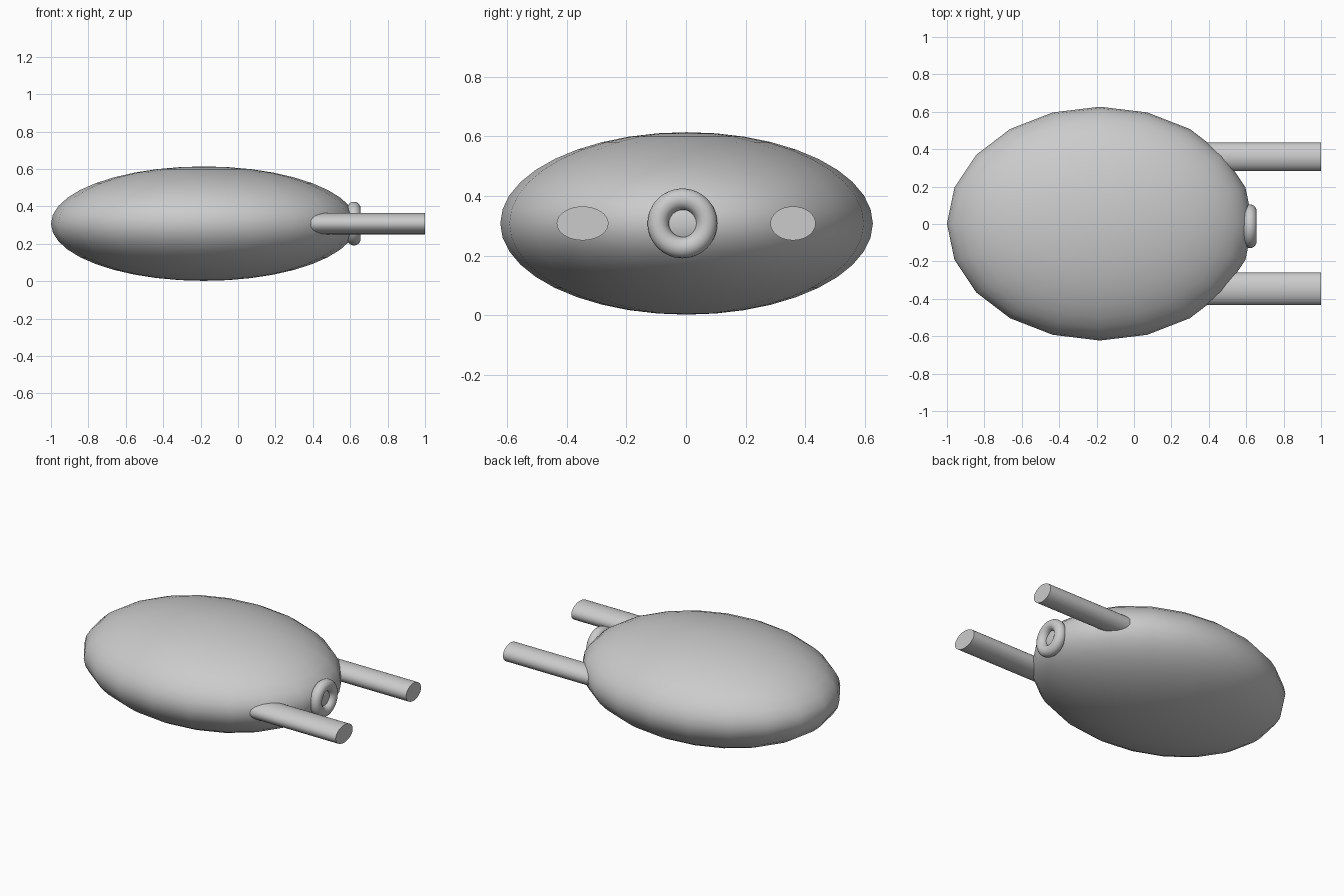
import bpy
from math import pi, radians

if "Cube" in bpy.data.objects:
    bpy.data.objects.remove(bpy.data.objects["Cube"])


def finish(name, scale=(1, 1, 1)):
    ob = bpy.context.object
    ob.name = name
    ob.scale = scale
    bpy.ops.object.transform_apply(location=False, rotation=True, scale=True)
    bpy.ops.object.shade_smooth_by_angle(angle=radians(40))
    return ob


# Flattened egg-shaped body, coarse around its equator
bpy.ops.mesh.primitive_uv_sphere_add(segments=20, ring_count=20, radius=1,
                                     location=(-0.182, 0.002, 0.308))
finish("body", (0.818, 0.625, 0.306))

# Two oval prongs projecting from the right end
X0, X1 = 0.2, 1.0
for name, y, half_width in (("front_prong", -0.347, 0.087),
                            ("back_prong", 0.359, 0.076)):
    bpy.ops.mesh.primitive_cylinder_add(vertices=32, radius=1, depth=X1 - X0,
                                        location=((X0 + X1) / 2, y, 0.308),
                                        rotation=(0, pi / 2, 0))
    # Local x points along world z once rotated
    finish(name, (0.057, half_width, 1))

# Ring set into the tip between the prongs
bpy.ops.mesh.primitive_torus_add(major_segments=48, minor_segments=16,
                                 major_radius=0.081, minor_radius=0.036,
                                 location=(0.62, -0.012, 0.308),
                                 rotation=(0, pi / 2, 0))
finish("tip_ring")
